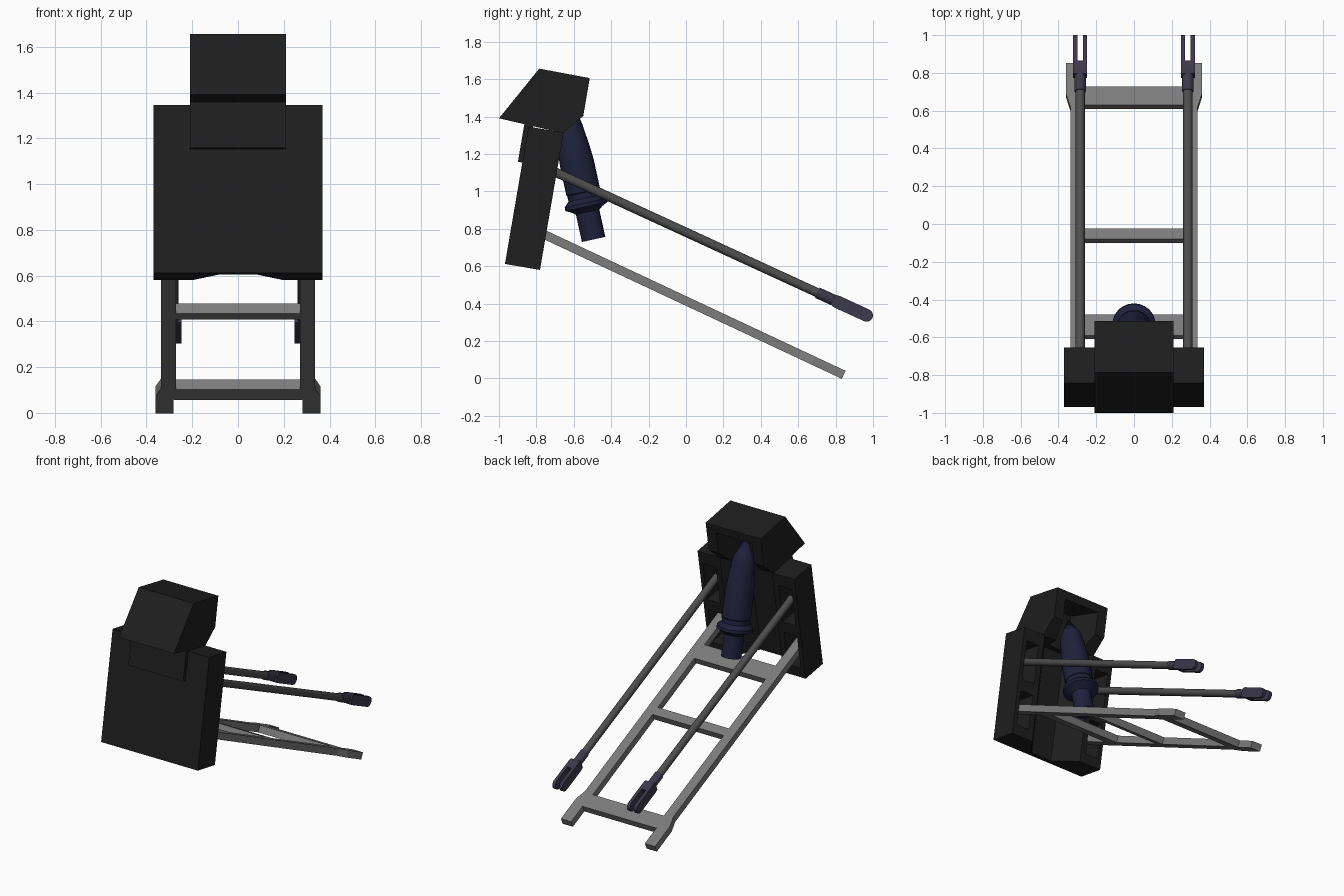
import bpy, bmesh, math
from mathutils import Vector

if "Cube" in bpy.data.objects:
    bpy.data.objects.remove(bpy.data.objects["Cube"])


def material(name, rgb):
    m = bpy.data.materials.new(name)
    m.diffuse_color = (*rgb, 1)
    m.use_nodes = True
    m.node_tree.nodes["Principled BSDF"].inputs["Base Color"].default_value = m.diffuse_color
    return m


BLACK = material("black", (0.013, 0.013, 0.013))
STEEL = material("steel", (0.2, 0.2, 0.2))
DARK = material("dark_steel", (0.075, 0.075, 0.075))
PURPLE = material("dark_violet", (0.045, 0.04, 0.07))
NAVY = material("navy", (0.013, 0.015, 0.045))


def finish(bm, name, mat):
    bmesh.ops.recalc_face_normals(bm, faces=bm.faces)
    me = bpy.data.meshes.new(name)
    bm.to_mesh(me)
    bm.free()
    ob = bpy.data.objects.new(name, me)
    bpy.context.collection.objects.link(ob)
    if mat:
        me.materials.append(mat)
    return ob


def prism(name, pts, place, d0, d1, mat=None):
    """Extrude a 2D outline from depth d0 to d1; place maps (a, b, d) to space."""
    bm = bmesh.new()
    lo = [bm.verts.new(place(a, b, d0)) for a, b in pts]
    hi = [bm.verts.new(place(a, b, d1)) for a, b in pts]
    bm.faces.new(lo)
    bm.faces.new(hi)
    n = len(pts)
    for i in range(n):
        j = (i + 1) % n
        bm.faces.new((lo[i], lo[j], hi[j], hi[i]))
    return finish(bm, name, mat)


def lathe(name, profile, origin, axis, mat, seg=24):
    """Spin (radius, height) points around an axis."""
    bm = bmesh.new()
    q = Vector((0, 0, 1)).rotation_difference(Vector(axis))
    vs = [bm.verts.new(Vector(origin) + q @ Vector((r, 0, h))) for r, h in profile]
    es = [bm.edges.new(p) for p in zip(vs, vs[1:])]
    bmesh.ops.spin(bm, geom=vs + es, cent=origin, axis=axis,
                   angle=math.tau, steps=seg, use_duplicate=False)
    bmesh.ops.remove_doubles(bm, verts=bm.verts, dist=1e-4)
    ob = finish(bm, name, mat)
    smooth(ob)
    return ob


def smooth(ob):
    bpy.ops.object.select_all(action='DESELECT')
    ob.select_set(True)
    bpy.context.view_layer.objects.active = ob
    bpy.ops.object.shade_smooth_by_angle(angle=math.radians(30))


def cut(ob, cutter):
    cutter.hide_render = True
    cutter.hide_set(True)
    m = ob.modifiers.new("cut", 'BOOLEAN')
    m.operation = 'DIFFERENCE'
    m.solver = 'EXACT'
    m.object = cutter


def mirrored(pts, side):
    return [(side * x, b) for x, b in pts]


# Tilted frame of the panel: t = depth towards the back, u = up along the panel
P0 = Vector((0, -0.968, 0.612))
PU = Vector((0, 0.169, 0.9856))
PT = Vector((0, 0.9856, -0.169))


def section(x, t, u):
    return P0 + Vector((x, 0, 0)) + PT * t + PU * u


def side_on(t, u, x):
    return section(x, t, u)


# Panel with a tapered central channel in its back
panel = prism("back_panel", [(-.37, 0), (.37, 0), (.37, .19), (.2, .19), (.08, .04),
                             (-.08, .04), (-.2, .19), (-.37, .19)], section, 0, .745, BLACK)

# Pockets where rods and rails enter the panel
for side in (-1, 1):
    for u0, u1 in ((.07, .31), (.39, .66)):
        cut(panel, prism("pocket_cutter", mirrored([(.24, .05), (.34, .05), (.34, .25), (.24, .25)], side),
                         section, u0, u1))

# Front plate and wedge-shaped head
prism("front_plate", [(-.024, .55), (.025, .55), (.025, .78), (-.024, .78)], side_on, -.21, .21, BLACK)
head = prism("head", [(-.163, .762), (.004, 1.06), (.279, 1.056), (.279, .85), (.186, .742)],
             side_on, -.21, .21, BLACK)
cut(head, prism("head_groove_cutter", [(-.07, .08), (.07, .08), (.15, .32), (-.15, .32)], section, .7, 1.0))

# Damper: lower tube, flange, body and pointed tip
lathe("damper", [(0, 0), (.064, 0), (.064, .15), (.085, .165), (.115, .18), (.115, .2), (.088, .225),
                 (.088, .255), (.092, .26), (.092, .42), (.086, .5), (.072, .62), (.066, .65), (0, .78)],
      (0, -.494, .743), (0, -.214, .977), NAVY)


# Sloping ladder frame, drawn in plan (x, y) and given thickness along its normal
def ladder(x, y, d):
    return Vector((x, y + .424 * d, .021 + (.839 - y) * .4685 + .906 * d))


for side, name in ((-1, "left_rail"), (1, "right_rail")):
    prism(name, mirrored([(.272, -.84), (.337, -.84), (.337, .61), (.36, .68), (.36, .843),
                          (.282, .843), (.282, .72), (.272, .68)], side), ladder, -.0235, .0235, STEEL)
for name, y0, y1 in (("upper_crossbar", -.60, -.49), ("middle_crossbar", -.09, -.033),
                     ("lower_crossbar", .62, .718)):
    prism(name, [(-.28, y0), (.28, y0), (.28, y1), (-.28, y1)], ladder, -.0235, .0235, STEEL)

# Rods with fork ends
RD = Vector((0, .9085, -.4179))
RN = Vector((0, .4179, .9085))
F0 = Vector((0, .966, .337))   # centre of the rounded fork end
arc = [(.034 * math.cos(a), .034 * math.sin(a))
       for a in (math.radians(-90 + 22.5 * i) for i in range(9))]
fork = arc + [(-.18, .034), (-.2, .028), (-.2, -.028), (-.18, -.034)]


def fork_place(s, h, x):
    return F0 + Vector((x, 0, 0)) + RD * s + RN * h


for side, name in ((-1, "left"), (1, "right")):
    cx = .285 * side
    base = F0 + Vector((cx, 0, 0))
    lathe(name + "_rod", [(0, 0), (.0245, 0), (.0245, 1.63), (0, 1.63)], base - RD * 1.89, RD, DARK, 16)
    lathe(name + "_collar", [(0, 0), (.03, 0), (.03, .11), (0, .11)], base - RD * .29, RD, PURPLE, 16)
    clevis = prism(name + "_fork", fork, fork_place, cx - .037, cx + .037, PURPLE)
    cut(clevis, prism("slot_cutter", [(-.125, -.1), (.1, -.1), (.1, .1), (-.125, .1)],
                      fork_place, cx - .015, cx + .015))
